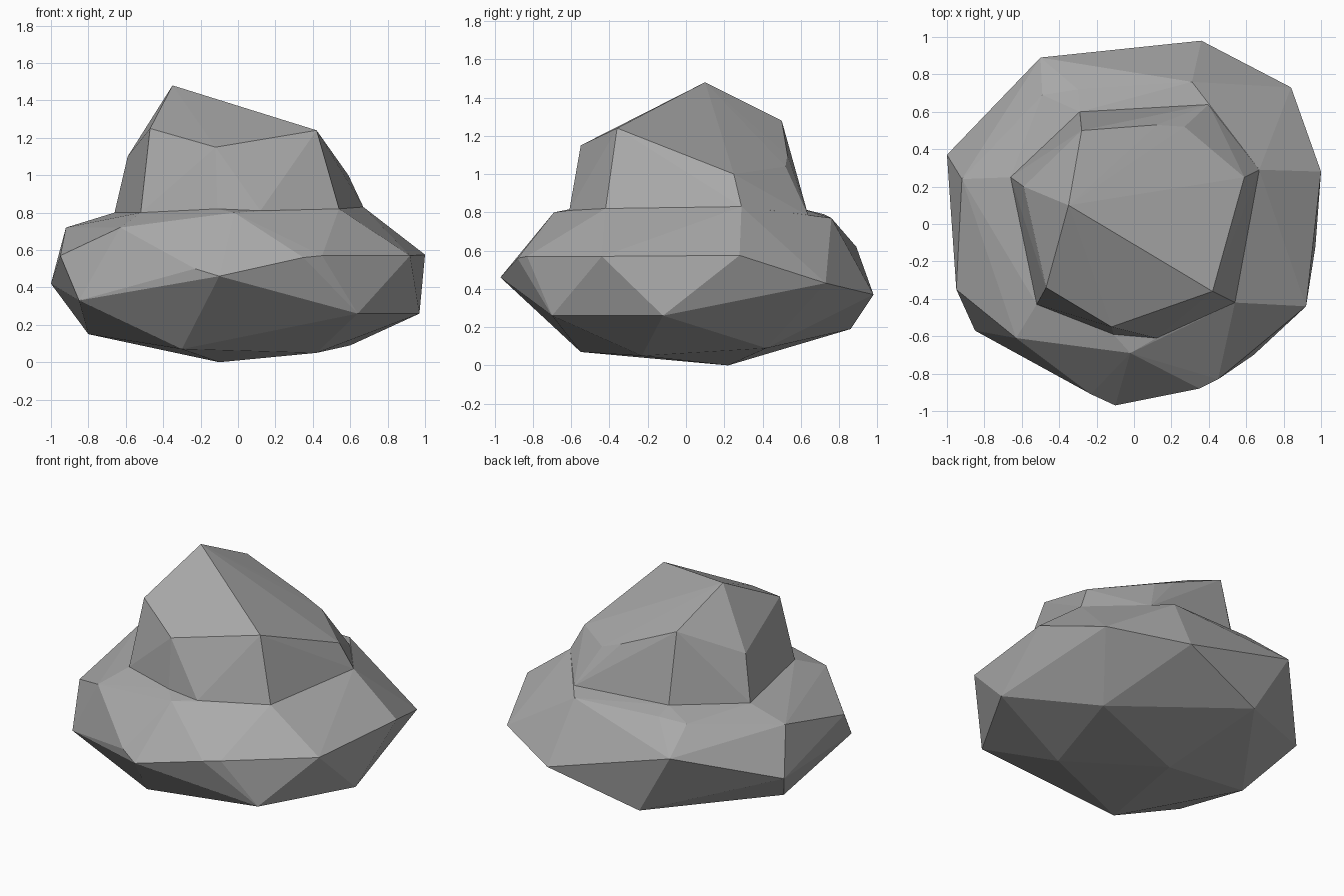
import bpy
import bmesh

default_cube = bpy.data.objects.get("Cube")
if default_cube:
    bpy.data.objects.remove(default_cube, do_unlink=True)

stone = bpy.data.materials.new("grey_stone")
stone.use_nodes = True
stone_colour = (0.4, 0.4, 0.4, 1)
stone.diffuse_color = stone_colour
stone.node_tree.nodes["Principled BSDF"].inputs["Base Color"].default_value = stone_colour


def faceted_boulder(name, corners):
    """Wrap flat facets around the corner points of a convex boulder."""
    bm = bmesh.new()
    for corner in corners:
        bm.verts.new(corner)
    hull = bmesh.ops.convex_hull(bm, input=bm.verts, use_existing_faces=False)
    unused = {item for item in hull["geom_interior"] + hull["geom_unused"]
              if isinstance(item, bmesh.types.BMVert)}
    bmesh.ops.delete(bm, geom=list(unused), context='VERTS')
    bmesh.ops.recalc_face_normals(bm, faces=bm.faces)
    mesh = bpy.data.meshes.new(name)
    bm.to_mesh(mesh)
    bm.free()
    mesh.materials.append(stone)
    boulder = bpy.data.objects.new(name, mesh)
    bpy.context.scene.collection.objects.link(boulder)
    return boulder


# Underside corners of the wide base
underside = [
    (-.1, .22, 0), (-.3, -.55, .07), (.42, -.23, .05),
    (.6, .42, .09), (-.8, .09, .15), (-.25, .86, .19),
]

# Widest belt of the base, anticlockwise from the front
belt = [
    (-.1, -.97, .46), (.35, -.88, .56), (.45, -.83, .57),
    (.64, -.7, .26), (.92, -.44, .57), (.97, -.12, .26),
    (1, .28, .575), (.84, .73, .43), (.36, .98, .37),
    (-.5, .89, .62), (-1, .37, .42), (-.95, -.35, .57),
    (-.85, -.57, .33), (-.23, -.91, .5),
]

# Sloping shoulder of the base
shoulder = [
    (-.02, -.69, .8), (.31, .76, .77), (-.3, .72, .79),
    (-.49, .69, .78), (-.92, .24, .72), (-.63, -.61, .72),
]

# Line where the crown rises out of the shoulder
crown_foot = [
    (-.66, .25, .8), (-.52, -.43, .8), (-.11, -.59, .82),
    (.12, -.61, .81), (.54, -.42, .82), (.67, .29, .83),
    (.4, .64, .78), (-.29, .6, .82),
]

# Upper corners of the crown, with the peak first
crown_top = [
    (-.35, .1, 1.48), (-.47, -.34, 1.25), (-.12, -.55, 1.15),
    (.42, -.36, 1.24), (.59, .25, 1), (.27, .52, 1.04),
    (.12, .53, 1.1), (-.28, .5, 1.28), (-.59, .2, 1.1),
]

# The crown's root is sunk into the base so that the two fuse cleanly
crown_root = [(x, y, z - .12) for x, y, z in crown_foot]

rock = faceted_boulder("rock", underside + belt + shoulder + crown_foot)
crown = faceted_boulder("crown", crown_root + crown_foot + crown_top)
crown.hide_render = True

# Fuse the crown and base into one solid rock
union = rock.modifiers.new("fuse_crown", 'BOOLEAN')
union.operation = 'UNION'
union.solver = 'EXACT'
union.object = crown
bpy.context.view_layer.objects.active = rock
rock.select_set(True)
bpy.ops.object.modifier_apply(modifier=union.name)
bpy.data.objects.remove(crown, do_unlink=True)
bpy.ops.object.shade_flat()
